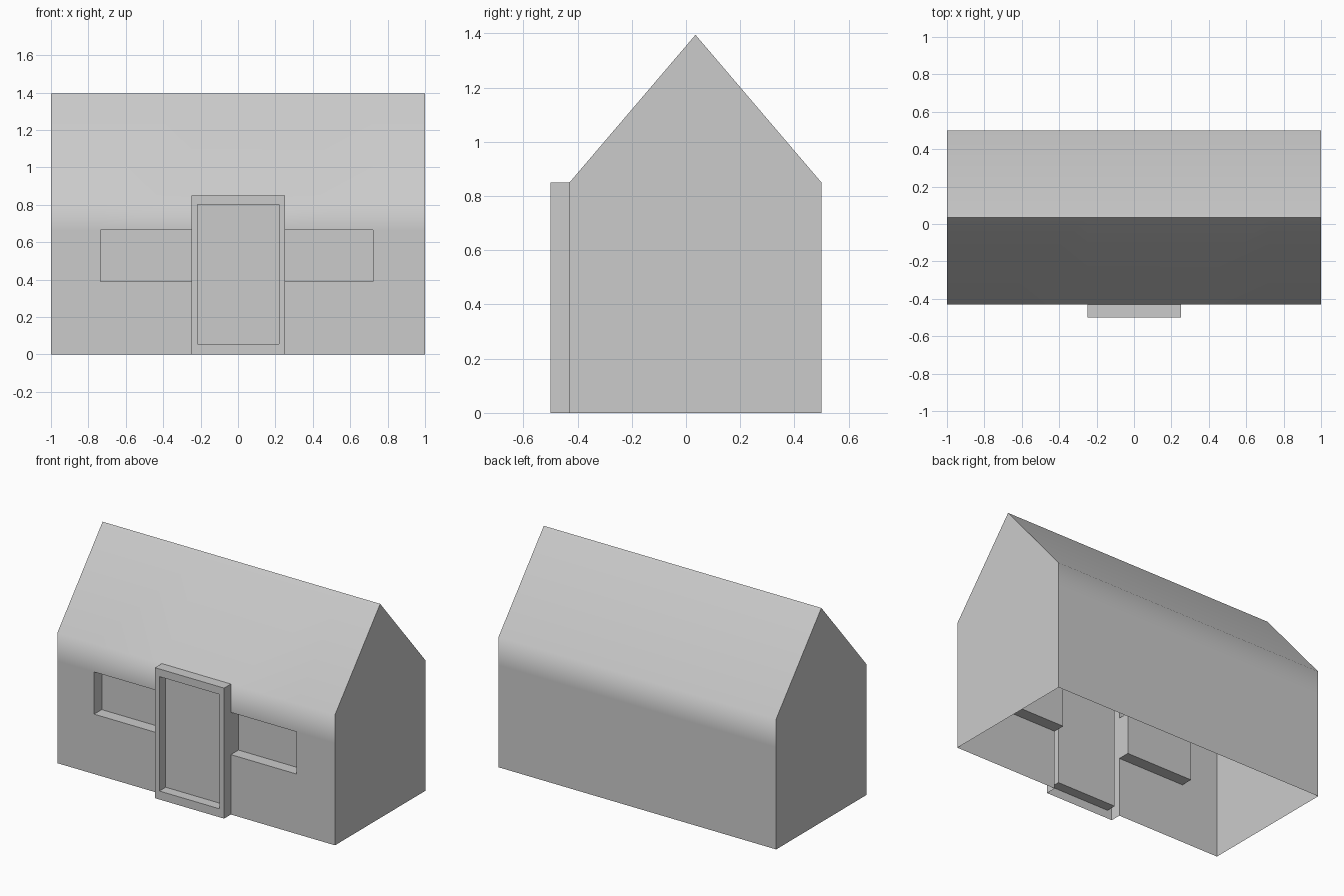
import bpy, bmesh

if "Cube" in bpy.data.objects:
    bpy.data.objects.remove(bpy.data.objects["Cube"])

# House shell: cross-section (y, z) swept along x, open underneath
profile = [(-0.43, 0), (-0.43, 0.39), (-0.43, 0.665), (-0.43, 0.85), (0.035, 1.395),
           (0.5, 0.85), (0.5, 0.665), (0.5, 0.39), (0.5, 0)]
xs = [-1, -0.735, -0.248, 0.25, 0.722, 1]

bm = bmesh.new()
grid = [[bm.verts.new((x, y, z)) for y, z in profile] for x in xs]
cell = {}
for i in range(len(xs) - 1):
    for j in range(len(profile) - 1):
        cell[i, j] = bm.faces.new((grid[i][j], grid[i + 1][j],
                                   grid[i + 1][j + 1], grid[i][j + 1]))

# Gable ends
bm.faces.new(grid[0])
bm.faces.new(grid[-1][::-1])


def push(faces, dy):
    """Extrude a front region along y and return its new cap faces."""
    out = bmesh.ops.extrude_face_region(bm, geom=faces)["geom"]
    verts = [g for g in out if isinstance(g, bmesh.types.BMVert)]
    bmesh.ops.translate(bm, verts=verts, vec=(0, dy, 0))
    for f in faces:
        if f.is_valid:
            bm.faces.remove(f)
    return [g for g in out if isinstance(g, bmesh.types.BMFace)]


# Door frame stands out from the wall, panel sunk back in
cap = push([cell[2, j] for j in range(3)], -0.07)
panel = bmesh.ops.dissolve_faces(bm, faces=cap)["region"]
bmesh.ops.inset_region(bm, faces=panel, thickness=0.032, use_even_offset=True)
for v in panel[0].verts:
    if v.co.z < 0.3:
        v.co.z = 0.055
    elif v.co.z > 0.75:
        v.co.z = 0.8
push(panel, 0.065)

# Recessed windows on both sides of the door
for i in (1, 3):
    push([cell[i, 1]], 0.078)

# Keep the underside open
floor = [f for f in bm.faces if all(abs(v.co.z) < 1e-4 for v in f.verts)]
bmesh.ops.delete(bm, geom=floor, context='FACES_ONLY')

mesh = bpy.data.meshes.new("house")
bm.to_mesh(mesh)
bm.free()
house = bpy.data.objects.new("house", mesh)
bpy.context.collection.objects.link(house)

# Soft eaves, sharp corners
bpy.context.view_layer.objects.active = house
house.select_set(True)
bpy.ops.object.shade_smooth_by_angle(angle=0.785)
weighted = house.modifiers.new("area_normals", 'WEIGHTED_NORMAL')
weighted.mode = 'FACE_AREA'
weighted.keep_sharp = True
